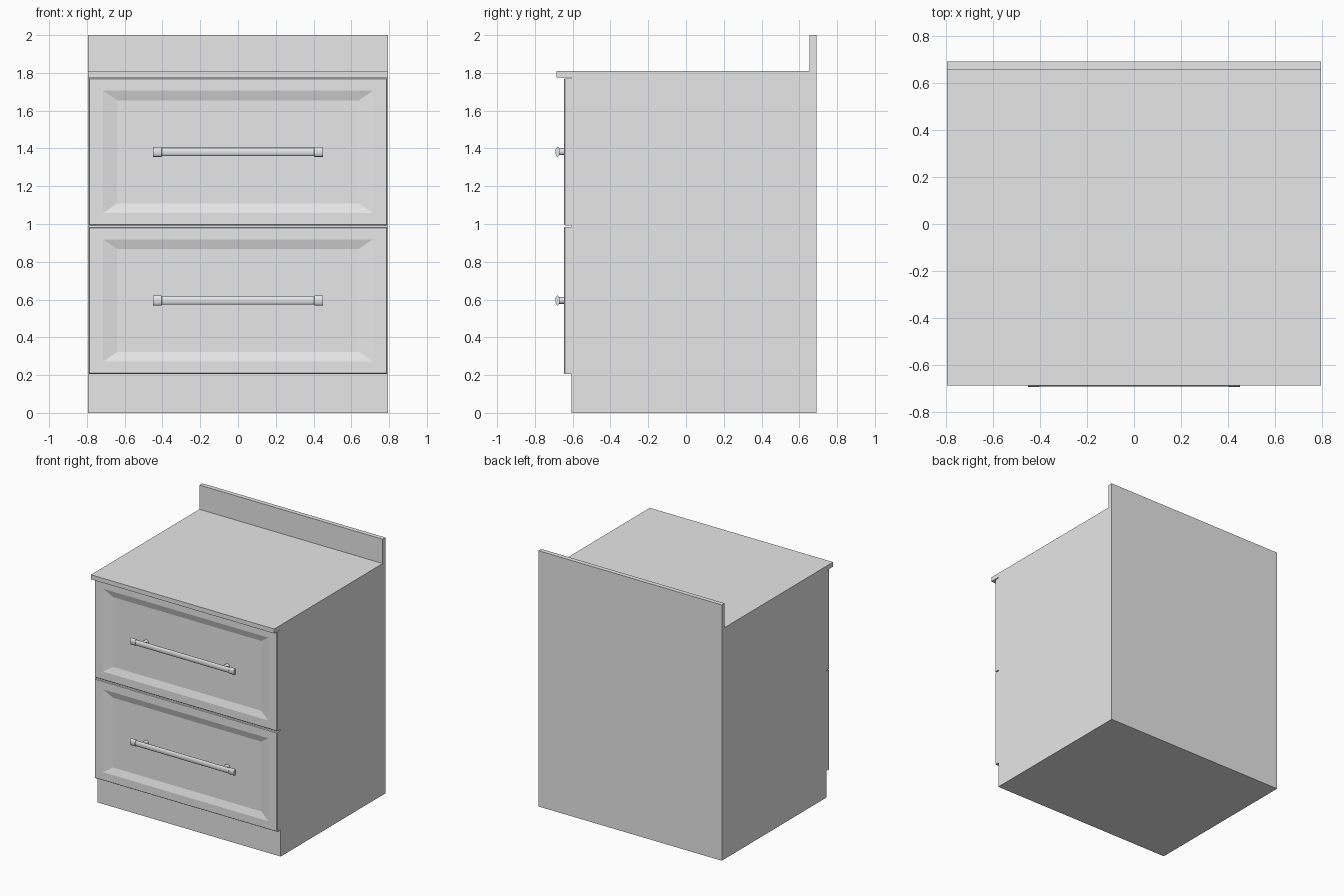
import bpy, math

cube = bpy.data.objects.get("Cube")
if cube:
    bpy.data.objects.remove(cube, do_unlink=True)

grey = bpy.data.materials.new("plain_grey")
grey.use_nodes = True
grey.diffuse_color = (0.8, 0.8, 0.8, 1)
grey.node_tree.nodes["Principled BSDF"].inputs["Base Color"].default_value = (0.8, 0.8, 0.8, 1)

HALF_W = 0.793
BACK = 0.69
FRONT = -0.605
COUNTER_BOTTOM, COUNTER_TOP = 1.775, 1.81
SPLASH_FRONT = 0.655


def loft(name, rings, smooth=False):
    """Bridge equal-sized rings of points and cap both ends."""
    n = len(rings[0])
    verts = [p for ring in rings for p in ring]
    faces = [tuple(range(n))[::-1], tuple(range(len(verts) - n, len(verts)))]
    for r in range(len(rings) - 1):
        for i in range(n):
            a, b = r * n + i, r * n + (i + 1) % n
            faces.append((a, b, b + n, a + n))
    mesh = bpy.data.meshes.new(name)
    mesh.from_pydata(verts, [], faces)
    mesh.materials.append(grey)
    obj = bpy.data.objects.new(name, mesh)
    bpy.context.collection.objects.link(obj)
    bpy.ops.object.select_all(action='DESELECT')
    obj.select_set(True)
    bpy.context.view_layer.objects.active = obj
    bpy.ops.object.mode_set(mode='EDIT')
    bpy.ops.mesh.select_all(action='SELECT')
    bpy.ops.mesh.normals_make_consistent(inside=False)
    bpy.ops.object.mode_set(mode='OBJECT')
    if smooth:
        bpy.ops.object.shade_smooth_by_angle(angle=math.radians(35))
    return obj


def extrude_x(name, profile):
    """Sweep a side profile of (y, z) points across the full width."""
    return loft(name, [[(x, y, z) for y, z in profile] for x in (-HALF_W, HALF_W)])


def rect(hx, hz, y, zc):
    return [(sx * hx, y, zc + sz * hz) for sx, sz in ((-1, -1), (1, -1), (1, 1), (-1, 1))]


# Cabinet body with the overhanging countertop lip
extrude_x("cabinet_and_countertop", [
    (FRONT, 0), (BACK, 0), (BACK, COUNTER_BOTTOM), (SPLASH_FRONT, COUNTER_BOTTOM),
    (SPLASH_FRONT, COUNTER_TOP), (-0.685, COUNTER_TOP),
    (-0.685, COUNTER_BOTTOM), (FRONT, COUNTER_BOTTOM)])

# Upright board along the back edge
extrude_x("backsplash", [(SPLASH_FRONT, COUNTER_BOTTOM), (BACK, COUNTER_BOTTOM),
                         (BACK, 2), (SPLASH_FRONT, 2)])

SEGMENTS = 24
ANGLES = [2 * math.pi * i / SEGMENTS for i in range(SEGMENTS)]


def drawer(label, zc):
    # Front board with a sloped, recessed panel
    hx, hz, face = 0.79, 0.389, -0.645
    loft(label + "_drawer_front", [
        rect(hx, hz, FRONT, zc), rect(hx, hz, face + 0.004, zc),
        rect(hx - 0.004, hz - 0.004, face, zc),
        rect(0.715, 0.324, face, zc), rect(0.64, 0.273, face + 0.016, zc)])

    # Flattened bar with thicker end collars
    bar_y = -0.68
    stations = [(0.45, 0.026), (0.405, 0.026), (0.403, 0.022)]
    stations = [(-x, r) for x, r in stations] + stations[::-1]
    loft(label + "_handle_bar", [
        [(x, bar_y + 0.46 * r * math.cos(a), zc + r * math.sin(a)) for a in ANGLES]
        for x, r in stations], smooth=True)

    # Two round posts joining the bar to the panel
    for side, sign in (("right", -1), ("left", 1)):
        loft(f"{label}_handle_post_{side}", [
            [(sign * 0.35 + 0.018 * math.cos(a), y, zc + 0.018 * math.sin(a)) for a in ANGLES]
            for y in (bar_y, face + 0.017)], smooth=True)


drawer("lower", 0.595)
drawer("upper", 1.382)
